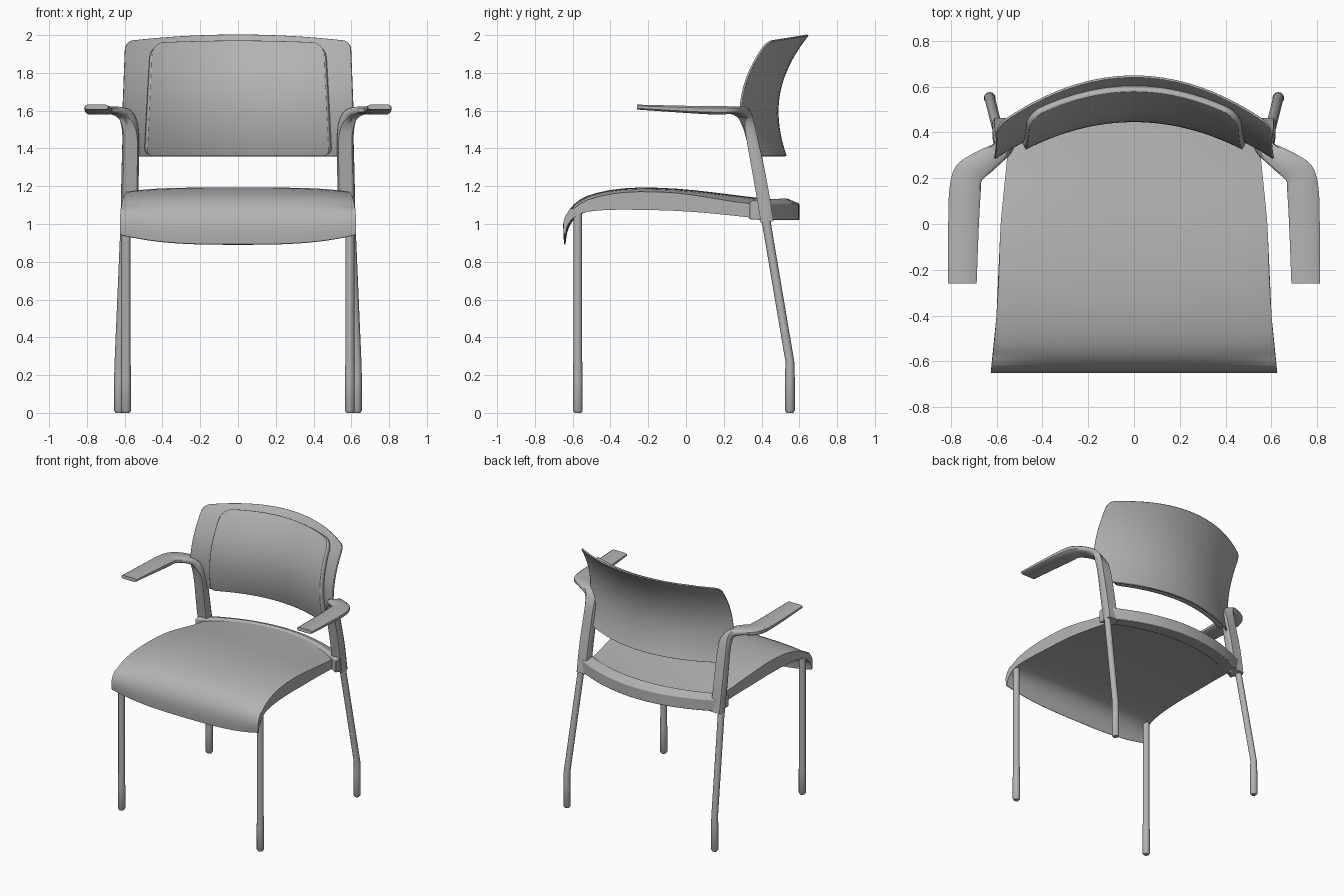
import bpy, bmesh, math
from mathutils import Vector

if "Cube" in bpy.data.objects:
    bpy.data.objects.remove(bpy.data.objects["Cube"])

grey = bpy.data.materials.new("plain grey")
grey.diffuse_color = (0.45, 0.45, 0.45, 1)
grey.use_nodes = True
grey.node_tree.nodes["Principled BSDF"].inputs["Base Color"].default_value = grey.diffuse_color


def finish(name, bm, angle=40, bevel=0, solid=0):
    bmesh.ops.remove_doubles(bm, verts=bm.verts, dist=1e-5)
    bmesh.ops.recalc_face_normals(bm, faces=bm.faces)
    me = bpy.data.meshes.new(name)
    bm.to_mesh(me)
    bm.free()
    me.materials.append(grey)
    ob = bpy.data.objects.new(name, me)
    bpy.context.collection.objects.link(ob)
    if solid:
        m = ob.modifiers.new("thickness", 'SOLIDIFY')
        m.thickness, m.offset = solid, 0
    if bevel:
        m = ob.modifiers.new("soft edges", 'BEVEL')
        m.width, m.segments, m.limit_method = bevel, 2, 'ANGLE'
    bpy.ops.object.select_all(action='DESELECT')
    ob.select_set(True)
    bpy.context.view_layer.objects.active = ob
    bpy.ops.object.shade_smooth_by_angle(angle=math.radians(angle))
    return ob


def skin(bm, rows, closed=False, caps=False):
    """Bridge rows of points with quads."""
    vs = [[bm.verts.new(p) for p in r] for r in rows]
    n = len(vs[0])
    for a, b in zip(vs, vs[1:]):
        for j in range(n if closed else n - 1):
            k = (j + 1) % n
            bm.faces.new((a[j], a[k], b[k], b[j]))
    if caps:
        bm.faces.new(vs[0])
        bm.faces.new(vs[-1][::-1])


def smooth_path(pts, sub=4):
    """Catmull-Rom through tuples of any length."""
    out = []
    for i in range(len(pts) - 1):
        p = [pts[max(i - 1, 0)], pts[i], pts[i + 1], pts[min(i + 2, len(pts) - 1)]]
        for s in range(sub):
            t = s / sub
            out.append(tuple(0.5 * (2*b + (c-a)*t + (2*a-5*b+4*c-d)*t*t + (3*b-a-3*c+d)*t**3)
                             for a, b, c, d in zip(*p)))
    return out + [pts[-1]]


# Seat cushion: closed side profile carried across the width
top = [(-.645, .893), (-.65, .98), (-.632, 1.05), (-.59, 1.107), (-.52, 1.15), (-.4, 1.18),
       (-.25, 1.193), (-.05, 1.187), (.15, 1.167), (.35, 1.142), (.53, 1.125)]
under = [(-.638, .89), (-.63, .95), (-.61, 1.0), (-.575, 1.04), (-.52, 1.065), (-.4, 1.075),
         (-.25, 1.075), (-.05, 1.07), (.15, 1.06), (.35, 1.045), (.53, 1.03)]
loop = smooth_path(top, 2) + smooth_path(under, 2)[::-1]
NT = len(loop) // 2
rows = []
for i in range(25):
    u = -1 + i / 12
    row = []
    for k, (y, z) in enumerate(loop):
        f = max(0, (y + .1) / .63)                       # rear edge bows forward at the sides
        w = .585 + .04 * max(0, -y / .645) ** 2 - .04 * max(0, y / .53)
        lip = max(0, (1.06 - z) / .17) if y < -.5 else 0  # front lip rises at the corners
        drop = .022 * u ** 4 if k < NT and y > -.6 else 0
        row.append((u * w, y - .15 * f * u * u, z + .052 * lip * abs(u) ** 3 - drop))
    rows.append(row)
bm = bmesh.new()
skin(bm, rows, closed=True, caps=True)
finish("seat_cushion", bm, 45)

# Curved frame rail behind the seat
rows = []
for i in range(25):
    x = -.6 + i * .05
    y = .6 - .46 * x * x
    e = (x / .6) ** 2
    rows.append([(x, y, 1.02), (x, y, 1.108), (x, y - .07, 1.137 - .01 * e),
                 (x, y - .1, 1.12), (x, y - .1, 1.025)])
bm = bmesh.new()
skin(bm, rows, closed=True, caps=True)
finish("rear_rail", bm, 35, .005)


# Backrest surface: bowed across and flared to top and bottom
def back_y(x, z):
    return .49 + (1.0 if z > 1.6 else .75) * (z - 1.6) ** 2 - .53 * x * x


def steps(n):
    """0..1 with denser steps near both ends."""
    return [.5 - .5 * math.cos(math.pi * i / n) for i in range(n + 1)]


def corner(d, r):
    """Inset of a rounded corner at distance d from the edge."""
    return r - math.sqrt(r * r - (r - d) ** 2) if d < r else 0


def panel(width, z0, z1, crown, r_top, r_bot, off):
    rows = []
    for v in steps(28):
        z = z0 + v * (z1 - z0)
        w = width(z) - corner(z1 - z, r_top) - (corner(z - z0, r_bot) if r_bot else 0)
        row = []
        for u in steps(28):
            x = (2 * u - 1) * w
            zz = z + crown * v * v * (1 - (x / .6) ** 2)
            row.append((x, back_y(x, zz) - off, zz))
        rows.append(row)
    return rows


bm = bmesh.new()
skin(bm, panel(lambda z: .525 + .085 * min(1, (z - 1.36) / .22) - .015 * max(0, (z - 1.58) / .4),
               1.36, 1.965, .035, .035, 0, .005))
finish("backrest_shell", bm, 40, solid=.01)

bm = bmesh.new()
skin(bm, panel(lambda z: .49 - .03 * (z - 1.365) / .59, 1.365, 1.943, .018, .06, .03, .028))
finish("backrest_pad", bm, 40, solid=.034)

# Post and armrest in one sweep: centre, half-width direction, half thickness
arm = [(.572, .43, 1.01, .046, 0, .034), (.572, .395, 1.22, .046, 0, .034),
       (.568, .35, 1.45, .044, 0, .03), (.578, .325, 1.54, .04, .012, .026),
       (.605, .305, 1.584, .034, .03, .022), (.66, .268, 1.602, .034, .044, .019),
       (.72, .222, 1.603, .055, .034, .02), (.737, .15, 1.602, .068, .01, .022),
       (.744, 0, 1.607, .067, 0, .019), (.749, -.26, 1.619, .062, 0, .013)]
path = smooth_path(arm, 4)
for side, label in ((1, "right"), (-1, "left")):
    rows = []
    for i, (x, y, z, ax, ay, t) in enumerate(path):
        p, q = path[max(i - 1, 0)], path[min(i + 1, len(path) - 1)]
        d = Vector(q[:3]) - Vector(p[:3])
        a = Vector((ax, ay, 0))
        b = a.cross(d).normalized() * t
        c = Vector((x, y, z))
        ring = [c + a * m + b * n for m, n in
                ((1, -.5), (1, .5), (.8, 1), (-.8, 1), (-1, .5), (-1, -.5), (-.8, -1), (.8, -1))]
        rows.append([(side * v.x, v.y, v.z) for v in ring])
    bm = bmesh.new()
    skin(bm, rows, closed=True, caps=True)
    finish(label + "_post_and_armrest", bm, 50)


# Tubular legs with slightly thicker feet
def tube(name, stations, sides=12):
    rows = []
    for x, y, z, r in stations:
        rows.append([(x + r * math.cos(2 * math.pi * j / sides),
                      y + r * math.sin(2 * math.pi * j / sides), z) for j in range(sides)])
    bm = bmesh.new()
    skin(bm, rows, closed=True, caps=True)
    finish(name, bm, 40)


for side, label in ((1, "right"), (-1, "left")):
    x = .592 * side
    tube(label + "_front_leg", [(x, -.573, 0, .018), (x, -.573, .012, .026), (x, -.573, .18, .026),
                                (x, -.573, .28, .0235), (x, -.573, 1.06, .0235)])
    x = .63 * side
    tube(label + "_rear_leg", [(x, .55, 0, .018), (x, .55, .012, .026), (x, .55, .18, .026),
                               (x, .55, .27, .0235), (.597 * side, .42, 1.04, .0235)])
